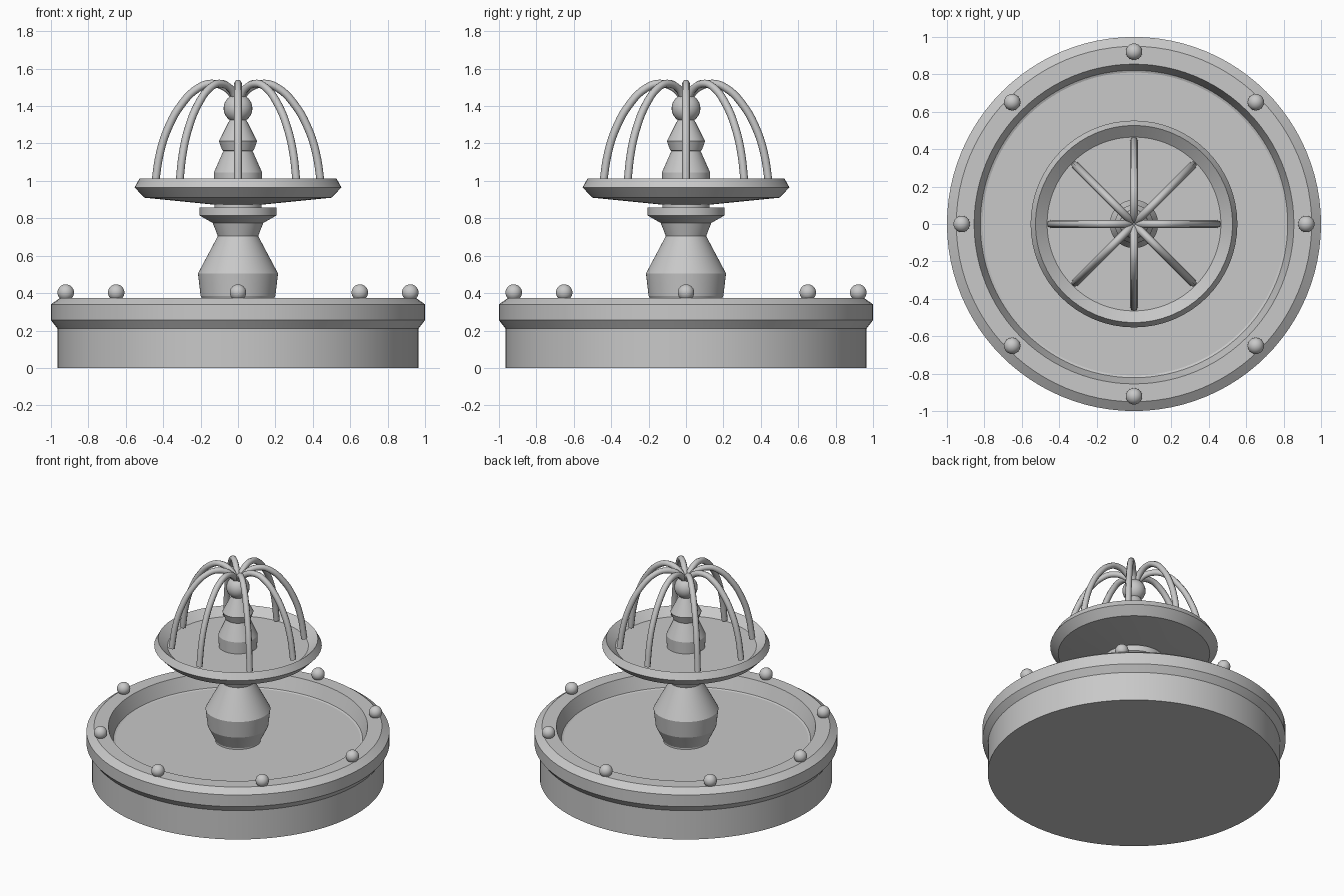
import bpy, math
from mathutils import Vector

cube = bpy.data.objects.get("Cube")
if cube:
    bpy.data.objects.remove(cube, do_unlink=True)

GREY = (0.58, 0.58, 0.58, 1)
stone = bpy.data.materials.new("grey_stone")
stone.use_nodes = True
stone.diffuse_color = GREY
stone.node_tree.nodes["Principled BSDF"].inputs["Base Color"].default_value = GREY


def finish(obj, angle=30):
    obj.data.materials.append(stone)
    bpy.ops.object.select_all(action='DESELECT')
    obj.select_set(True)
    bpy.context.view_layer.objects.active = obj
    bpy.ops.object.shade_smooth_by_angle(angle=math.radians(angle))


def lathe(name, profile, sides=64):
    """Revolve (radius, height) points about z and cap both ends."""
    verts, faces = [], []
    for r, z in profile:
        for i in range(sides):
            a = math.tau * i / sides
            verts.append((r * math.cos(a), r * math.sin(a), z))
    for k in range(len(profile) - 1):
        for i in range(sides):
            j = (i + 1) % sides
            lo, hi = k * sides, (k + 1) * sides
            faces.append((lo + i, lo + j, hi + j, hi + i))
    faces.append(tuple(reversed(range(sides))))
    last = (len(profile) - 1) * sides
    faces.append(tuple(range(last, last + sides)))
    mesh = bpy.data.meshes.new(name)
    mesh.from_pydata(verts, [], faces)
    obj = bpy.data.objects.new(name, mesh)
    bpy.context.collection.objects.link(obj)
    finish(obj, 15)


def ball(name, radius, location):
    bpy.ops.mesh.primitive_uv_sphere_add(
        segments=24, ring_count=16, radius=radius, location=location)
    obj = bpy.context.object
    obj.name = name
    finish(obj, 40)


def water_jet(name, angle, path):
    """Arched tube following (radius, height) points in one direction."""
    curve = bpy.data.curves.new(name, 'CURVE')
    curve.dimensions = '3D'
    curve.bevel_depth = 0.021
    curve.bevel_resolution = 2
    curve.resolution_u = 5
    curve.use_fill_caps = True
    spline = curve.splines.new('BEZIER')
    spline.bezier_points.add(len(path) - 1)
    for p, (r, z) in zip(spline.bezier_points, path):
        p.co = Vector((r * math.cos(angle), r * math.sin(angle), z))
        p.handle_left_type = p.handle_right_type = 'AUTO'
    obj = bpy.data.objects.new(name, curve)
    bpy.context.collection.objects.link(obj)
    bpy.ops.object.select_all(action='DESELECT')
    obj.select_set(True)
    bpy.context.view_layer.objects.active = obj
    bpy.ops.object.convert(target='MESH')
    finish(bpy.context.object, 50)


# Wide lower basin with a chamfered rim, filled to a flat water level
lathe("lower_basin", [
    (0.965, 0), (0.965, 0.21), (1.0, 0.255), (1.0, 0.34), (0.95, 0.375),
    (0.855, 0.375), (0.822, 0.28), (0.81, 0.275)], 96)

# Vase-shaped pedestal with a flared collar
lathe("pedestal", [
    (0.15, 0.26), (0.15, 0.285), (0.2, 0.385), (0.214, 0.505), (0.108, 0.705),
    (0.135, 0.775), (0.205, 0.815), (0.205, 0.857), (0.125, 0.857),
    (0.125, 0.89)])

# Upper bowl
lathe("upper_bowl", [
    (0.12, 0.872), (0.5, 0.91), (0.553, 0.965), (0.527, 1.012),
    (0.465, 0.96)])

# Finial on top of the bowl
lathe("finial", [
    (0.126, 0.94), (0.129, 1.045), (0.078, 1.16), (0.085, 1.165),
    (0.102, 1.212), (0.045, 1.325)], 48)
ball("finial_ball", 0.077, (0, 0, 1.388))

# Eight arched jets and eight rim balls
JET = [(0.007, 1.43), (0.06, 1.495), (0.142, 1.52), (0.215, 1.495),
       (0.305, 1.405), (0.375, 1.28), (0.417, 1.15), (0.444, 0.98)]
for n in range(8):
    a = n * math.tau / 8
    water_jet(f"water_jet_{n + 1}", a, JET)
    ball(f"rim_ball_{n + 1}", 0.044,
         (0.921 * math.cos(a), 0.921 * math.sin(a), 0.403))
